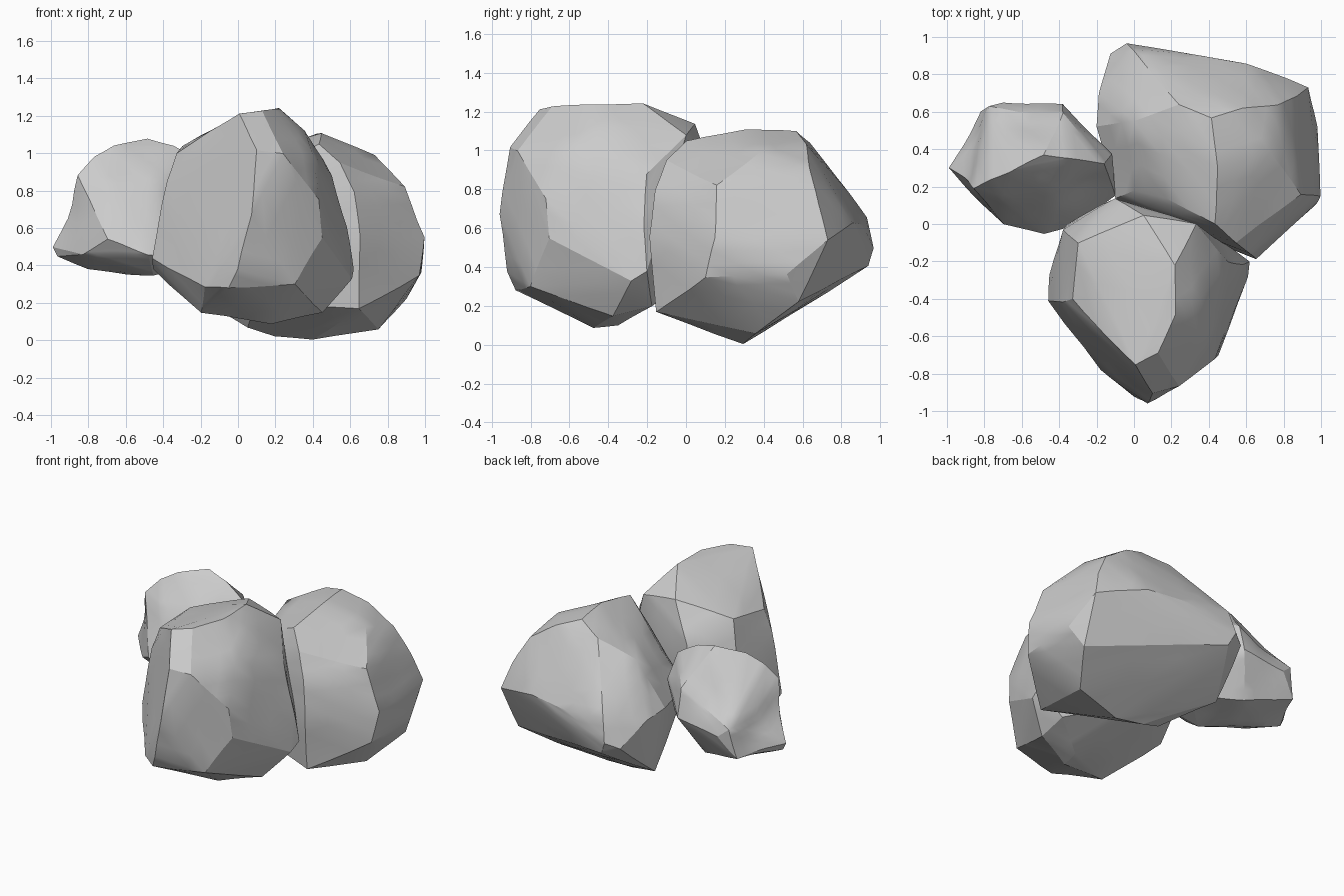
import bpy, bmesh, math
from mathutils import Vector, noise


def rock(name, pts, dents=(), cuts=2, rough=0.008):
    """Chipped boulder: hull of key corners, refined, dented and lightly roughened."""
    bm = bmesh.new()
    for p in pts:
        bm.verts.new(p)
    hull = bmesh.ops.convex_hull(bm, input=bm.verts)
    junk = {e for k in ("geom_interior", "geom_unused") for e in hull[k]
            if isinstance(e, bmesh.types.BMVert)}
    bmesh.ops.delete(bm, geom=list(junk), context='VERTS')
    bmesh.ops.subdivide_edges(bm, edges=bm.edges, cuts=cuts, use_grid_fill=True)
    for v in bm.verts:
        for centre, radius, push in dents:
            d = (v.co - Vector(centre)).length / radius
            v.co += Vector(push) * math.exp(-d * d * 2)
        v.co += noise.noise_vector(v.co * 4) * rough
        v.co.z = max(v.co.z, 0)
    bmesh.ops.recalc_face_normals(bm, faces=bm.faces)
    me = bpy.data.meshes.new(name)
    bm.to_mesh(me)
    bm.free()
    ob = bpy.data.objects.new(name, me)
    bpy.context.collection.objects.link(ob)
    bpy.ops.object.select_all(action='DESELECT')
    ob.select_set(True)
    bpy.context.view_layer.objects.active = ob
    bpy.ops.object.shade_smooth_by_angle(angle=math.radians(22))
    return ob


# Tall front boulder
rock("front_boulder", [
    (-.46, -.41, .44), (-.45, -.27, .38), (-.38, -.42, .85), (-.33, -.4, 1.0),
    (-.30, -.1, 1.04), (-.38, -.03, .7), (-.36, 0, .5), (.01, -.75, 1.21),
    (.13, -.69, 1.225), (.36, -.4, 1.12), (-.15, -.6, 1.12),
    (.1, -.91, 1.02), (.07, -.96, .67), (0, -.92, .38), (-.05, -.88, .28),
    (-.18, -.78, .28), (-.2, -.55, .15), (.18, -.48, .09), (.2, -.35, .1),
    (.45, -.38, .15), (.22, -.48, 1.24), (.22, -.22, 1.24), (.24, -.87, 1.0),
    (.40, -.6, 1.0), (.43, -.72, .75), (.45, -.7, .55), (.3, -.8, .3),
    (.5, -.2, .88), (.58, -.22, .6), (.62, -.2, .38), (.61, -.28, .33),
    (.33, 0, 1.08), (.05, .05, 1.14), (-.1, .14, .9), (-.1, .1, .4),
    (.3, 0, .4), (.45, -.17, .2)])

# Broad boulder at the back right
rock("back_boulder", [
    (.4, .3, 0), (.2, .32, .02), (.05, .3, .07), (.75, .36, .06),
    (.65, -.15, .17), (.9, .58, .22), (.97, .1, .35), (1, .15, .55),
    (.98, .52, .36), (.65, -.19, .55), (.62, -.16, .8), (.55, -.1, .95),
    (.43, 0, 1.05), (.45, .3, 1.11), (.42, .57, 1.1), (.58, .62, 1.03),
    (.73, .38, .99), (.89, .16, .82), (.77, .64, .91), (.87, .68, .72),
    (.93, .73, .54), (.6, .86, .63), (.3, .91, .62), (-.04, .965, .5),
    (0, .93, .66), (0, .94, .41), (-.13, .91, .46), (-.19, .7, .6),
    (-.2, .52, .62), (0, .55, .92), (.15, .84, .78), (.24, .64, 1.04),
    (.05, .2, .84), (-.1, .14, .6), (-.18, .6, .2), (.1, .05, .2), (.3, -.02, .5)])

# Small raised rock on the left: ridge near its front, long slope to the back, worn hollows
rock("left_rock", [
    (-1, .3, .5), (-.97, .3, .45), (-.83, .12, .46), (-.86, .19, .88),
    (-.7, 0, .54), (-.48, -.05, .46), (-.3, 0, .45), (-.45, .1, .35),
    (-.6, .25, .35), (-.8, .3, .38), (-.82, .6, .46), (-.78, .63, .66),
    (-.7, .65, .6), (-.38, .64, .65), (-.5, .5, .38), (-.87, .42, .7),
    (-.66, .28, 1.04), (-.77, .24, .98), (-.48, .37, 1.08), (-.38, .6, .84),
    (-.34, .35, 1.04), (-.16, .32, .93), (-.12, .37, .75), (-.1, .15, .6),
    (-.2, .3, .4), (-.7, .13, .84), (-.42, .16, .86), (-.24, .47, .6)],
    dents=[((-.93, .27, .7), .2, (.03, 0, 0)),
           ((-.9, .44, .62), .2, (.04, 0, 0)),
           ((-.2, .12, .8), .22, (-.01, .04, -.04)),
           ((-.58, .62, .85), .22, (0, -.03, -.02))], cuts=4)
